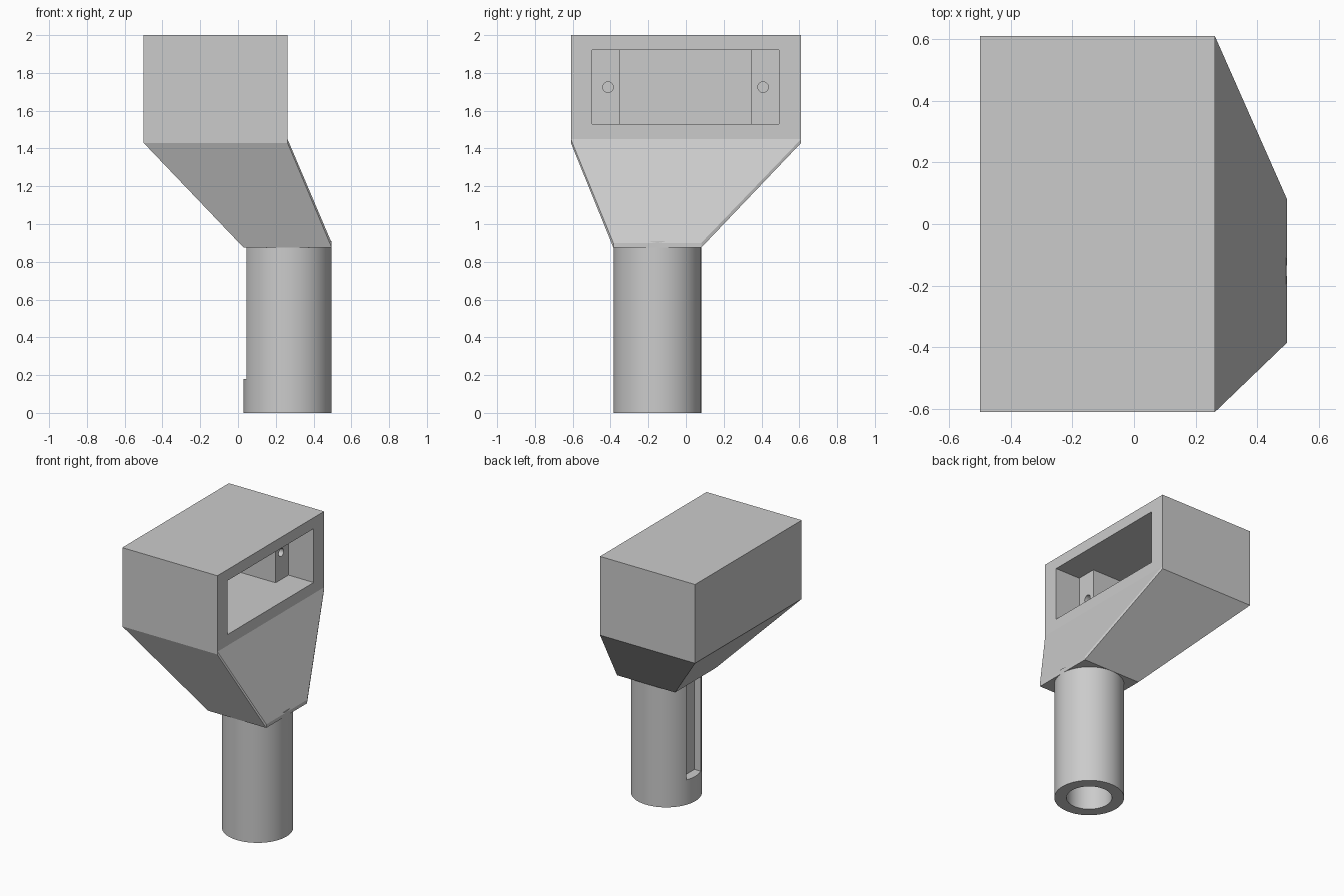
import bpy, bmesh, math
from mathutils import Vector

cube = bpy.data.objects.get("Cube")
if cube:
    bpy.data.objects.remove(cube, do_unlink=True)

grey = bpy.data.materials.new("plain grey")
grey.use_nodes = True
colour = (0.6, 0.6, 0.6, 1)
grey.diffuse_color = colour
grey.node_tree.nodes["Principled BSDF"].inputs["Base Color"].default_value = colour


def finish(name, bm):
    bmesh.ops.recalc_face_normals(bm, faces=bm.faces)
    mesh = bpy.data.meshes.new(name)
    bm.to_mesh(mesh)
    bm.free()
    mesh.materials.append(grey)
    obj = bpy.data.objects.new(name, mesh)
    bpy.context.collection.objects.link(obj)
    return obj


def corners(x, y, z):
    return [Vector((a, b, c)) for a in x for b in y for c in z]


def hull(name, points):
    bm = bmesh.new()
    for p in points:
        bm.verts.new(p)
    bmesh.ops.convex_hull(bm, input=bm.verts)
    bmesh.ops.dissolve_limit(bm, angle_limit=0.01, verts=bm.verts, edges=bm.edges)
    return finish(name, bm)


def box(name, x, y, z):
    return hull(name, corners(x, y, z))


def cylinder(name, radius, start, end, sides):
    start, end = Vector(start), Vector(end)
    axis = end - start
    bm = bmesh.new()
    bmesh.ops.create_cone(bm, cap_ends=True, segments=sides, radius1=radius,
                          radius2=radius, depth=axis.length)
    turn = axis.to_track_quat('Z', 'Y').to_matrix().to_4x4()
    bmesh.ops.transform(bm, matrix=turn, verts=bm.verts)
    bmesh.ops.translate(bm, vec=(start + end) / 2, verts=bm.verts)
    return finish(name, bm)


def cut(target, *cutters):
    for cutter in cutters:
        mod = target.modifiers.new("cut", 'BOOLEAN')
        mod.operation = 'DIFFERENCE'
        mod.solver = 'EXACT'
        mod.object = cutter
    bpy.context.view_layer.objects.active = target
    for mod in list(target.modifiers):
        bpy.ops.object.modifier_apply(modifier=mod.name)
    for cutter in cutters:
        bpy.data.objects.remove(cutter, do_unlink=True)


HEAD_X, HEAD_Y = (-0.5, 0.262), (-0.61, 0.61)
WIN_Y, WIN_Z = (-0.497, 0.492), (1.53, 1.92)
CX, CY, R = 0.263, -0.152, 0.233

# Head with a window recess
head = box("head", HEAD_X, HEAD_Y, (1.43, 2))
cut(head, box("recess_cutter", (-0.4, 0.4), WIN_Y, WIN_Z))

# Mounting posts with screw holes at both ends of the recess
for side, span, hole_y in (("right", (WIN_Y[0], -0.35), -0.413),
                           ("left", (0.345, WIN_Y[1]), 0.408)):
    post = box(side + "_mounting_post", (-0.4, 0.06), span, WIN_Z)
    cut(post, cylinder("hole_cutter", 0.028, (-0.2, hole_y, 1.725),
                       (0.1, hole_y, 1.725), 24))

# Tapered neck joining the head to the handle
neck = hull("neck", corners(HEAD_X, HEAD_Y, (1.43, 1.45))
            + corners((CX - R, CX + R), (CY - R, CY + R), (0.875, 0.9)))

# Hollow handle with a shallow slot down its inner side
handle = cylinder("handle", R, (CX, CY, 0), (CX, CY, 0.91), 96)
cut(handle,
    cylinder("bore_cutter", 0.152, (CX, CY, -0.1), (CX, CY, 0.86), 96),
    box("slot_cutter", (-0.1, 0.096), (CY - 0.082, CY + 0.082), (0.18, 0.875)))
bpy.ops.object.select_all(action='DESELECT')
handle.select_set(True)
bpy.context.view_layer.objects.active = handle
bpy.ops.object.shade_smooth_by_angle(angle=math.radians(30))
